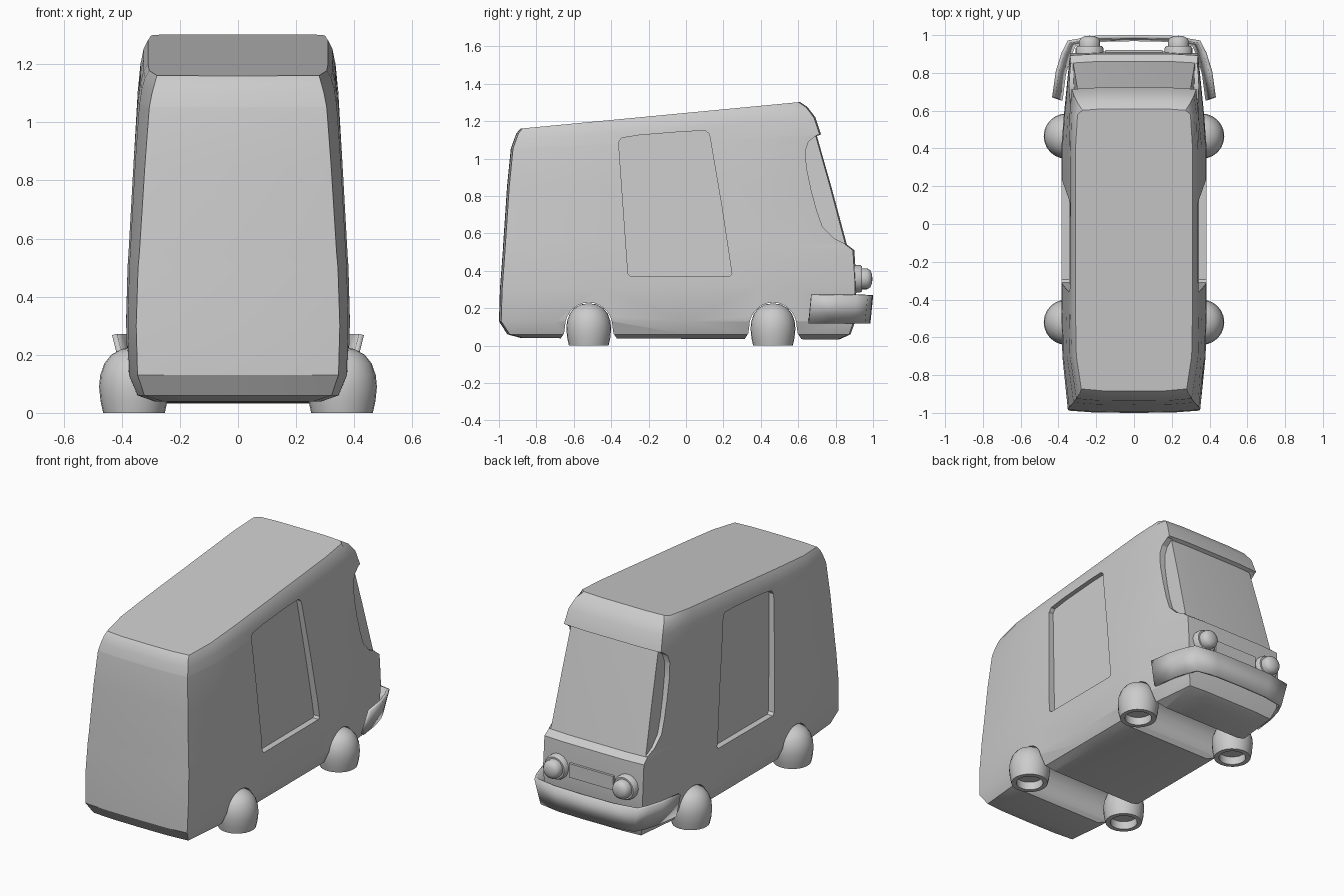
import bpy, bmesh, math

if "Cube" in bpy.data.objects:
    bpy.data.objects.remove(bpy.data.objects["Cube"])


def make(name, verts, faces, smooth=35):
    me = bpy.data.meshes.new(name)
    me.from_pydata(verts, [], faces)
    bm = bmesh.new()
    bm.from_mesh(me)
    bmesh.ops.remove_doubles(bm, verts=bm.verts, dist=1e-5)
    bmesh.ops.recalc_face_normals(bm, faces=bm.faces)
    bm.to_mesh(me)
    bm.free()
    ob = bpy.data.objects.new(name, me)
    bpy.context.collection.objects.link(ob)
    shade(ob, smooth)
    return ob


def shade(ob, angle=35):
    bpy.ops.object.select_all(action='DESELECT')
    bpy.context.view_layer.objects.active = ob
    ob.select_set(True)
    bpy.ops.object.shade_smooth_by_angle(angle=math.radians(angle))


def prism(name, poly, inner, outer):
    """Extrude a (y, z) outline along x between two x(z) functions."""
    n = len(poly)
    verts = [(inner(z), y, z) for y, z in poly] + [(outer(z), y, z) for y, z in poly]
    faces = [tuple(range(n)), tuple(range(n, 2 * n))]
    faces += [(i, (i + 1) % n, n + (i + 1) % n, n + i) for i in range(n)]
    return make(name, verts, faces)


def lathe(name, prof, place, n=24):
    """Revolve (radius, height) points; place maps local to world."""
    verts, faces = [], []
    for r, h in prof:
        for k in range(n):
            a = 2 * math.pi * k / n
            verts.append(place(r * math.cos(a), r * math.sin(a), h))
    for i in range(len(prof) - 1):
        for k in range(n):
            q = (k + 1) % n
            faces.append((i * n + k, i * n + q, (i + 1) * n + q, (i + 1) * n + k))
    me = make(name, verts, [])
    bm = bmesh.new()
    vs = [bm.verts.new(v) for v in verts]
    for f in faces:
        bm.faces.new([vs[i] for i in f])
    bmesh.ops.remove_doubles(bm, verts=bm.verts, dist=1e-5)
    bmesh.ops.recalc_face_normals(bm, faces=bm.faces)
    bm.to_mesh(me.data)
    bm.free()
    shade(me, 40)
    return me


def cut(ob, cutter):
    m = ob.modifiers.new("cut", 'BOOLEAN')
    m.object, m.operation, m.solver = cutter, 'DIFFERENCE', 'EXACT'
    bpy.context.view_layer.objects.active = ob
    bpy.ops.object.modifier_apply(modifier=m.name)
    bpy.data.objects.remove(cutter)


# Body: stacked outlines (rear y, rear z, front y, front z, half width, rear factor, front factor)
levels = [
    (-0.88, .04, .82, .033, .29, .90, .85), (-0.955, .06, .88, .06, .35, .92, .87),
    (-1.0, .13, .905, .13, .38, .91, .87), (-0.995, .3, .912, .33, .385, .91, .88),
    (-0.98, .5, .90, .51, .38, .905, .89), (-0.977, .55, .86, .54, .377, .90, .89),
    (-0.957, .85, .777, .85, .36, .89, .91), (-0.937, 1.05, .70, 1.12, .345, .885, .96),
    (-0.936, 1.055, .722, 1.13, .344, .885, .96), (-0.92, 1.1, .692, 1.22, .336, .88, .95),
    (-0.907, 1.135, .65, 1.275, .325, .88, .92), (-0.885, 1.16, .61, 1.302, .31, .90, .88)]
verts, faces = [], []
for yr, zr, yf, zf, w, rf, ff in levels:
    half = [(0, yr), (rf * w * .6, yr + .002), (rf * w, yr + .012), (.985 * w, -.7),
            (w, -.45), (w, 0), (w, .4), (w * (.7 + .3 * ff), .58), (ff * w, yf - .008),
            (ff * w * .6, yf), (0, yf)]
    ring = half + [(-x, y) for x, y in half[-2:0:-1]]
    verts += [(x, y, zr + (zf - zr) * (y - yr) / (yf - yr)) for x, y in ring]
n = len(ring)
for i in range(len(levels) - 1):
    faces += [(i * n + k, i * n + (k + 1) % n, (i + 1) * n + (k + 1) % n, (i + 1) * n + k)
              for k in range(n)]
faces += [tuple(range(n)), tuple(range((len(levels) - 1) * n, len(levels) * n))]
body = make("van_body", verts, faces)

# Door recesses and wrapped windscreen sides, cut on both sides
door = [(-.36, 1.085), (-.345, 1.11), (-.25, 1.125), (0, 1.145), (.105, 1.148), (.125, 1.13),
        (.19, .75), (.245, .385), (.235, .372), (-.295, .37), (-.31, .385)]
screen = [(.87, .535), (.79, .575), (.73, .635), (.70, .72), (.67, .83), (.645, .95),
          (.638, 1.04), (.655, 1.09), (.70, 1.125), (.95, 1.13), (.95, .5)]
for s in (1, -1):
    cut(body, prism("door_cutter", door, lambda z: s * (.362 - .045 * z), lambda z: s * .6))
    cut(body, prism("screen_cutter", screen, lambda z: s * (.347 - .045 * z), lambda z: s * .6))

# Wheel arches, cut through the full width
axles = (-.52, .465)
for c in axles:
    arch = [(c + .127 * math.cos(a), .1 + .13 * math.sin(a))
            for a in [math.pi * k / 14 for k in range(15)]]
    arch += [(c - .132, .065), (c - .155, .03), (c - .155, -.1), (c + .155, -.1),
             (c + .155, .03), (c + .132, .065)]
    cut(body, prism("arch_cutter", arch, lambda z: -.7, lambda z: .7))
shade(body, 32)

# Wheels: round domes with a hollow underside
wheel = [(0, .05), (.078, .05), (.078, 0), (.106, 0), (.115, .04), (.12, .09), (.116, .13),
         (.102, .17), (.078, .2), (.042, .22), (0, .226)]
for c, end in zip(axles, ("rear", "front")):
    for s, side in ((1, "right"), (-1, "left")):
        lathe(f"{end}_{side}_wheel", wheel, lambda a, b, h: (s * .358 + a, c + b, h))

# Headlights: flat bezel with a domed lens
lamp = [(0, .88), (.074, .88), (.074, .93), (.066, .942), (.056, .942), (.056, .968),
        (.046, .985), (.026, .994), (0, .997)]
for s, side in ((1, "right"), (-1, "left")):
    lathe(f"{side}_headlight", lamp, lambda a, b, h: (s * .235 + a, h, .357 + b))

# Grille panel between the lamps
prism("grille", [(.89, .315), (.922, .315), (.922, .40), (.89, .40)],
      lambda z: -.15, lambda z: .15)

# Flared wrap-around bumper
half = [(0, .992), (.2, .988), (.345, .965), (.375, .905), (.405, .81), (.425, .67)]
path = [(-x, y) for x, y in half[:0:-1]] + half
verts = [(x * .91, y - .015, .12) for x, y in path] + [(x, y, .27) for x, y in path]
m = len(path)
bumper = make("front_bumper", verts, [(i, i + 1, m + i + 1, m + i) for i in range(m - 1)])
mod = bumper.modifiers.new("thickness", 'SOLIDIFY')
mod.thickness, mod.offset = .018, 0
